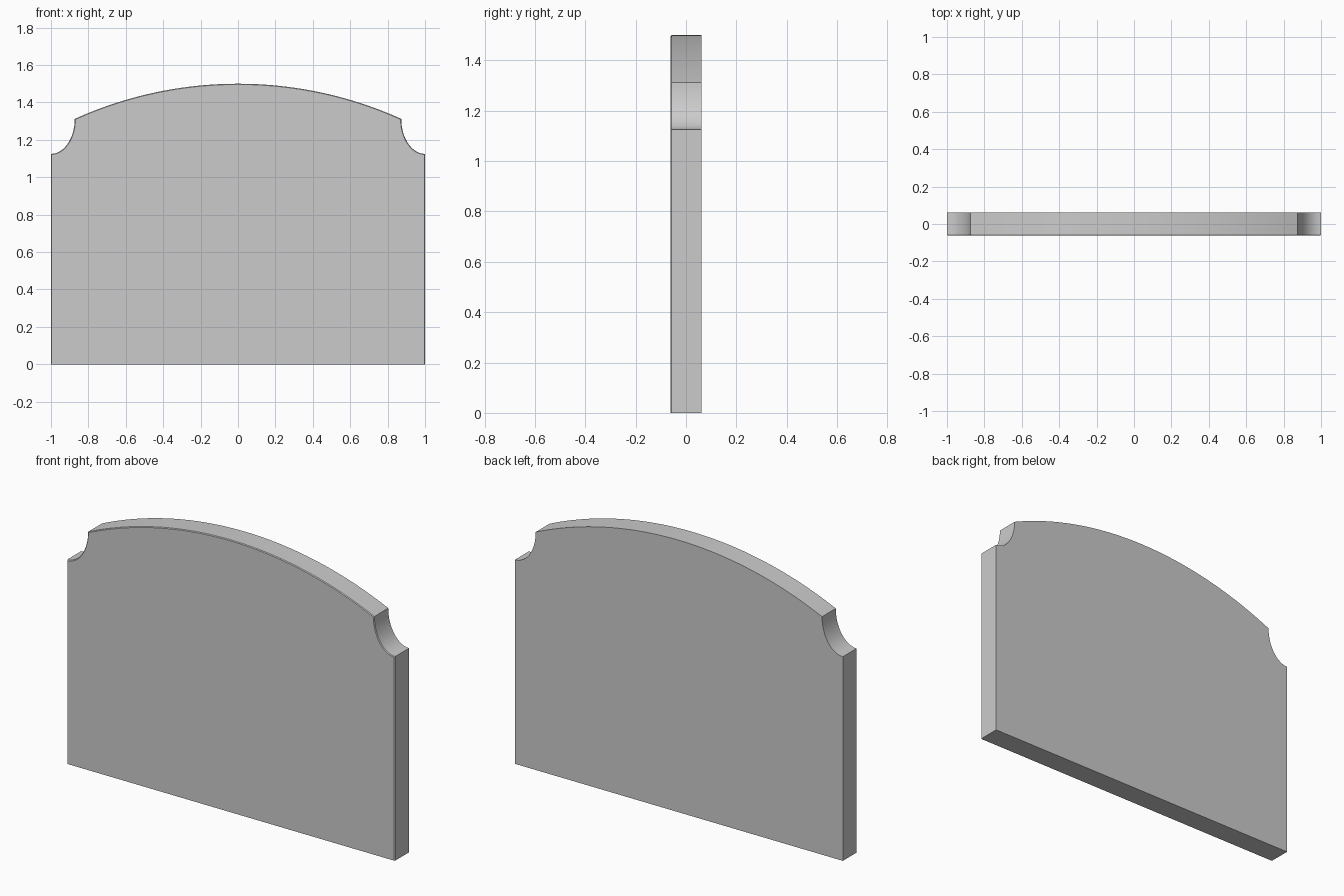
import bpy, bmesh, math

if "Cube" in bpy.data.objects:
    bpy.data.objects.remove(bpy.data.objects["Cube"])

HALF_T = 0.062          # half thickness
SHOULDER_Z = 1.125      # top of the straight sides
COVE_X, COVE_Z = 0.873, 1.312
TOP_Z = 1.5

# Right half of the outline: side, concave corner notch, then shallow arch
right = [(1.0, 0.0)]
for i in range(17):
    a = math.pi / 2 * i / 16
    right.append((1 - (1 - COVE_X) * math.sin(a),
                  COVE_Z - (COVE_Z - SHOULDER_Z) * math.cos(a)))
sag = TOP_Z - COVE_Z
radius = (COVE_X ** 2 + sag ** 2) / (2 * sag)
sweep = math.asin(COVE_X / radius)
for i in range(1, 25):
    a = sweep * (1 - i / 24)
    right.append((radius * math.sin(a), TOP_Z - radius + radius * math.cos(a)))
outline = right + [(-x, z) for x, z in reversed(right[:-1])]

# Extrude the outline through the thickness
bm = bmesh.new()
face = bm.faces.new([bm.verts.new((x, -HALF_T, z)) for x, z in outline])
ext = bmesh.ops.extrude_face_region(bm, geom=[face])
bmesh.ops.translate(bm, vec=(0, 2 * HALF_T, 0),
                    verts=[g for g in ext["geom"] if isinstance(g, bmesh.types.BMVert)])
if not any(abs(f.normal.y) > 0.9 and f.calc_center_median().y < 0 for f in bm.faces):
    bm.faces.new([v for v in bm.verts if v.co.y < 0])
bmesh.ops.recalc_face_normals(bm, faces=bm.faces)

# Tiny eased edge around the front, except along the base
front = [e for e in bm.edges
         if all(v.co.y < 0 for v in e.verts) and any(v.co.z > 0.01 for v in e.verts)]
bmesh.ops.bevel(bm, geom=front, offset=0.004, segments=1, affect='EDGES')
bmesh.ops.recalc_face_normals(bm, faces=bm.faces)

mesh = bpy.data.meshes.new("arched_panel")
bm.to_mesh(mesh)
bm.free()
panel = bpy.data.objects.new("arched_panel", mesh)
bpy.context.collection.objects.link(panel)

# Smooth curved edges, sharp corners
bpy.context.view_layer.objects.active = panel
panel.select_set(True)
bpy.ops.object.shade_smooth_by_angle(angle=math.radians(30))
